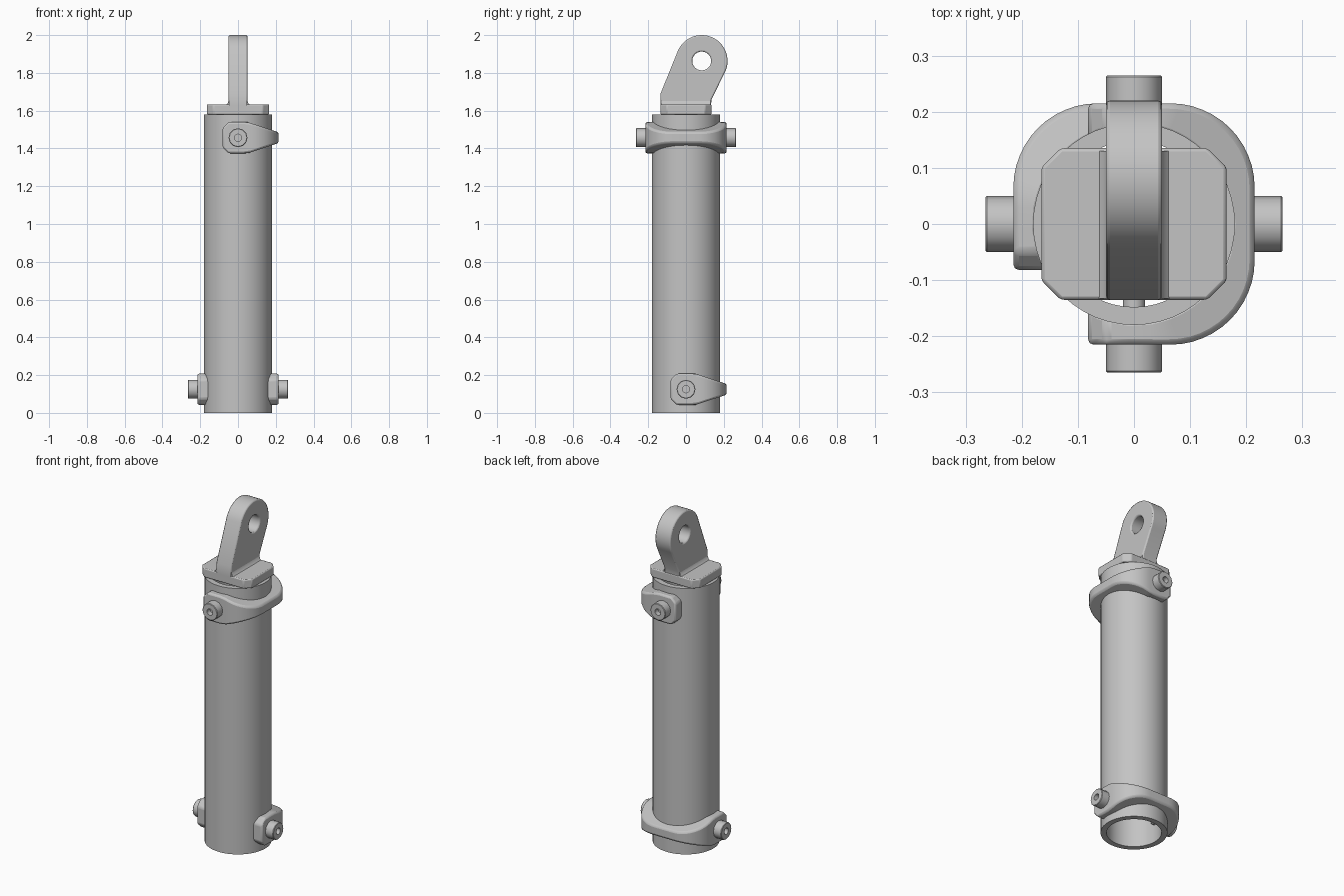
import bpy, bmesh
from math import sin, cos, pi, radians, sqrt
from mathutils import Matrix, Vector

if "Cube" in bpy.data.objects:
    bpy.data.objects.remove(bpy.data.objects["Cube"])

steel = bpy.data.materials.new("grey_steel")
steel.use_nodes = True
grey = (0.55, 0.55, 0.55, 1)
steel.diffuse_color = grey
steel.node_tree.nodes["Principled BSDF"].inputs["Base Color"].default_value = grey


def finish(name, bm, bevel=0.0, angle=35):
    bmesh.ops.recalc_face_normals(bm, faces=bm.faces)
    mesh = bpy.data.meshes.new(name)
    bm.to_mesh(mesh)
    bm.free()
    mesh.materials.append(steel)
    obj = bpy.data.objects.new(name, mesh)
    bpy.context.collection.objects.link(obj)
    bpy.context.view_layer.objects.active = obj
    bpy.ops.object.select_all(action='DESELECT')
    obj.select_set(True)
    bpy.ops.object.shade_smooth_by_angle(angle=radians(angle))
    if bevel:
        mod = obj.modifiers.new("soft_edges", 'BEVEL')
        mod.width = bevel
        mod.segments = 2
        mod.limit_method = 'ANGLE'
        mod.angle_limit = radians(40)
    return obj


def lathe(name, profile, sides, matrix=None, closed=False, angle=35):
    """Spin a (radius, height) profile round z, then place it."""
    bm = bmesh.new()
    verts = [bm.verts.new((r, 0, z)) for r, z in profile]
    pairs = list(zip(verts, verts[1:]))
    if closed:
        pairs.append((verts[-1], verts[0]))
    edges = [bm.edges.new(p) for p in pairs]
    bmesh.ops.spin(bm, geom=verts + edges, cent=(0, 0, 0), axis=(0, 0, 1),
                   angle=2 * pi, steps=sides)
    bmesh.ops.remove_doubles(bm, verts=bm.verts, dist=0.0001)
    if matrix:
        bmesh.ops.transform(bm, matrix=matrix, verts=bm.verts)
    return finish(name, bm, angle=angle)


def prism(name, loops, to_world, depth, bevel=0.0):
    """Fill 2D loops (later loops are holes) and extrude them by depth."""
    bm = bmesh.new()
    edges = []
    for loop in loops:
        vs = [bm.verts.new(to_world(a, b)) for a, b in loop]
        edges += [bm.edges.new((v, vs[i - 1])) for i, v in enumerate(vs)]
    bmesh.ops.triangle_fill(bm, edges=edges, use_beauty=True)
    bmesh.ops.dissolve_limit(bm, angle_limit=0.01, verts=bm.verts, edges=bm.edges)
    out = bmesh.ops.extrude_face_region(bm, geom=bm.faces[:])
    moved = [g for g in out["geom"] if isinstance(g, bmesh.types.BMVert)]
    bmesh.ops.translate(bm, verts=moved, vec=depth)
    return finish(name, bm, bevel)


def arc(cx, cy, r, start, end, steps):
    return [(cx + r * cos(radians(start + (end - start) * i / steps)),
             cy + r * sin(radians(start + (end - start) * i / steps)))
            for i in range(steps + 1)]


# Open main tube
lathe("main_tube", [(0.18, 0), (0.18, 1.58), (0.148, 1.58), (0.148, 0)], 48, closed=True)

# End plate with clipped corners
w, d, c = 0.165, 0.135, 0.034
plate = [(w, d - c), (w - c, d), (c - w, d), (-w, d - c),
         (-w, c - d), (c - w, -d), (w - c, -d), (w, c - d)]
prism("end_plate", [plate], lambda x, y: (x, y, 1.58), (0, 0, 0.053), 0.006)

# Leaning lug with a pin hole
eye = (0.083, 1.863)
outline = [(-0.135, 1.62), (0.132, 1.62), (0.135, 1.66)]
outline += arc(*eye, 0.137, -28, 158, 28) + [(-0.135, 1.69)]
hole = arc(*eye, 0.05, 0, 345, 23)
prism("eye_lug", [outline, hole], lambda y, z: (-0.05, y, z), (0.1, 0, 0), 0.007)

# Fillet where the lug meets the plate
fillet = [(-0.068, 1.628), (0.068, 1.628), (0.055, 1.638), (0.049, 1.655),
          (-0.049, 1.655), (-0.055, 1.638)]
prism("lug_fillet", [fillet], lambda x, z: (x, -0.133, z), (0, 0.263, 0))


# Clamp bands: a half wrap that is tall at the bolts and narrow in the middle
def half_height(x):
    if x < -0.05:
        return 0.083 + (x + 0.05)
    if x < 0.05:
        return 0.083
    return 0.083 - (x - 0.05) * 0.33


def clamp(name, z, turn):
    half = [(x, 0.215) for x in (-0.082, -0.066, -0.05, -0.01, 0.03)]
    half += [p for p in reversed(arc(0.065, 0.065, 0.15, 0, 90, 12))]
    path = half + [(0.215, 0)] + [(x, -y) for x, y in reversed(half)]
    bm = bmesh.new()
    rings = []
    for x, y in path:
        if x < 0.04:
            inner = Vector((x, sqrt(0.172 ** 2 - x * x) * (1 if y > 0 else -1)))
        else:
            inner = Vector((x, y)).normalized() * 0.172
        ring = []
        for px, py, s in ((x, y, 1), (x, y, -1), (*inner, -1), (*inner, 1)):
            ring.append(bm.verts.new((px, py, s * half_height(px))))
        rings.append(ring)
    for a, b in zip(rings, rings[1:]):
        for i in range(4):
            bm.faces.new((a[i - 1], a[i], b[i], b[i - 1]))
    bm.faces.new(rings[0])
    bm.faces.new(rings[-1])
    place = Matrix.Translation((0, 0, z)) @ Matrix.Rotation(turn, 4, 'Z')
    bmesh.ops.transform(bm, matrix=place, verts=bm.verts)
    finish(name, bm, 0.01)


# Socket bolts, with the shank tip just inside the tube
bolt = [(0, 0.128), (0.014, 0.128), (0.02, 0.134), (0.02, 0.2), (0.05, 0.2),
        (0.05, 0.262), (0.047, 0.265), (0.019, 0.265), (0.019, 0.235), (0, 0.235)]

for level, z, turn in (("upper", 1.457, 0), ("lower", 0.125, pi / 2)):
    clamp(level + "_clamp", z, turn)
    for i in range(2):
        place = (Matrix.Translation((0, 0, z))
                 @ Matrix.Rotation(turn + i * pi, 4, 'Z')
                 @ Matrix.Rotation(pi / 2, 4, 'X'))
        lathe(f"{level}_bolt_{i + 1}", bolt, 12, place)
